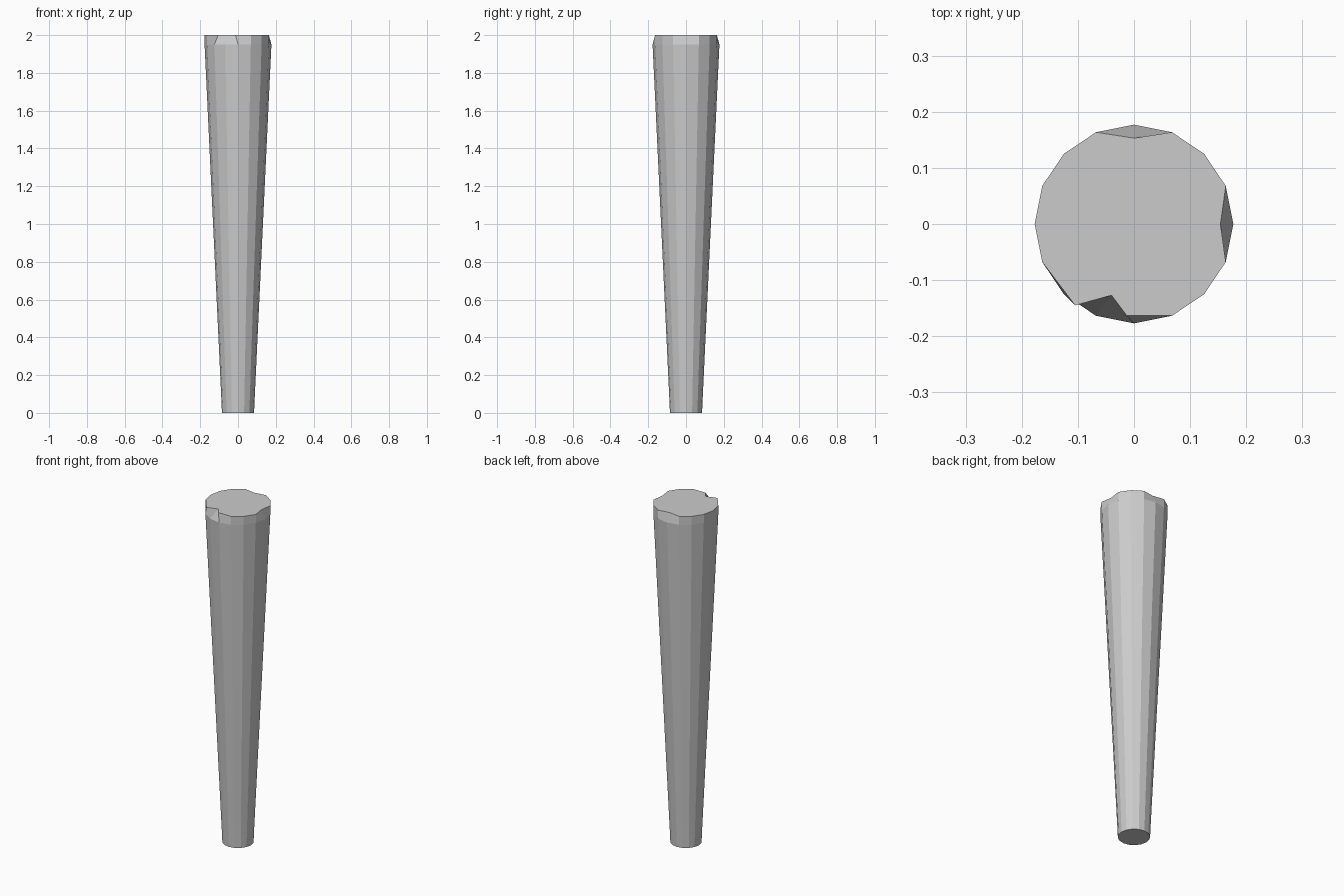
import bpy, bmesh
from math import cos, sin, pi

if "Cube" in bpy.data.objects:
    bpy.data.objects.remove(bpy.data.objects["Cube"])

SIDES = 16
# Profile of the tapered pole: (radius, height)
PROFILE = [(0.085, 0.0), (0.088, 0.07), (0.177, 1.95), (0.177, 2.0)]
# Chipped corners of the top rim: vertex index -> x, y
CHIPS = {
    0: (0.154, 0.0),
    4: (0.0, 0.153),
    10: (-0.105, -0.145),
    11: (-0.04, -0.127),
    12: (-0.013, -0.163),
}

bm = bmesh.new()

# Rings of the shaft
rings = []
for r, z in PROFILE:
    rings.append([bm.verts.new((r * cos(2 * pi * i / SIDES), r * sin(2 * pi * i / SIDES), z))
                  for i in range(SIDES)])

# Push the chipped rim corners inwards
for i, (x, y) in CHIPS.items():
    rings[-1][i].co.x, rings[-1][i].co.y = x, y

# Sides and end caps
for low, high in zip(rings, rings[1:]):
    for i in range(SIDES):
        j = (i + 1) % SIDES
        bm.faces.new((low[i], low[j], high[j], high[i]))
bm.faces.new(rings[0][::-1])
bm.faces.new(rings[-1])

mesh = bpy.data.meshes.new("tapered_pole")
bm.to_mesh(mesh)
bm.free()
pole = bpy.data.objects.new("tapered_pole", mesh)
bpy.context.collection.objects.link(pole)
